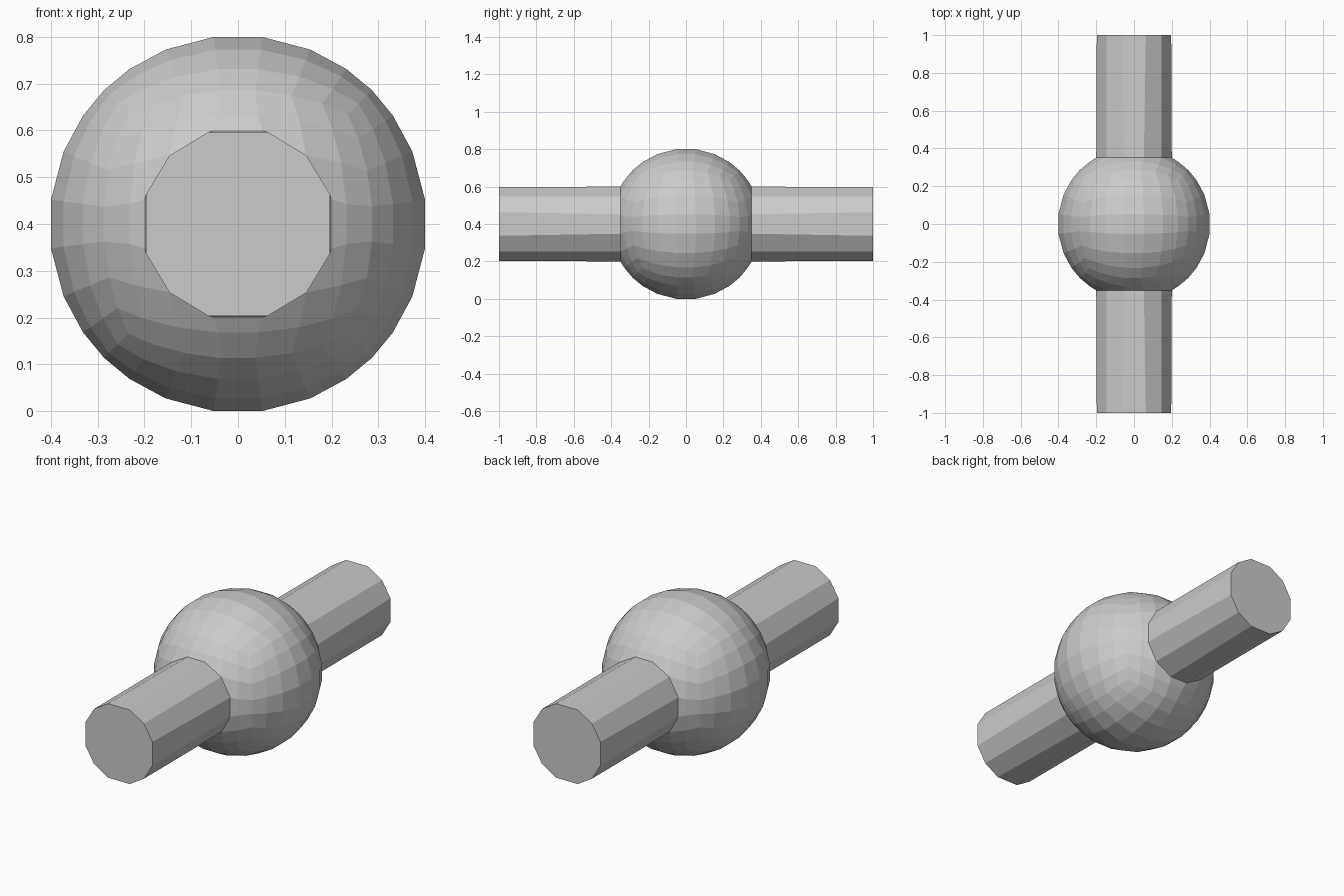
import bpy, bmesh, math
from mathutils import Vector

if "Cube" in bpy.data.objects:
    bpy.data.objects.remove(bpy.data.objects["Cube"])

R = 0.4067                                    # ball radius
STEP = {1: 0.13, 3: 0.415, 5: 0.70, 7: 1.0}   # grid spacing on each cube side

# cube divided 7 x 7 per side, rounded into a ball
bm = bmesh.new()
bmesh.ops.create_cube(bm, size=2)
bmesh.ops.subdivide_edges(bm, edges=bm.edges[:], cuts=6, use_grid_fill=True)
for v in bm.verts:
    p = Vector([math.copysign(STEP[round(abs(c) * 7)], c) for c in v.co])
    v.co = p.normalized() * R


def ring_point(v, y, mid_small, mid_big, corner):
    """Place a vertex of the 12-sided shaft ring."""
    ax, az = abs(v.co.x), abs(v.co.z)
    if abs(ax - az) < 0.02:
        x, z = corner, corner
    elif ax < az:
        x, z = mid_small, mid_big
    else:
        x, z = mid_big, mid_small
    return Vector((math.copysign(x, v.co.x), y, math.copysign(z, v.co.z)))


# shafts: the middle 3 x 3 patch front and back, made round and pulled out
for side in (-1, 1):
    patch = []
    for f in bm.faces:
        c = f.calc_center_median()
        if c.y * side > 0.33 and max(abs(c.x), abs(c.z)) < 0.13:
            patch.append(f)
    cap = bmesh.ops.dissolve_faces(bm, faces=patch, use_verts=False)["region"][0]
    for v in cap.verts:
        v.co = ring_point(v, side * 0.351, 0.052, 0.2, 0.1465)
    cap = bmesh.ops.extrude_discrete_faces(bm, faces=[cap])["faces"][0]
    for v in cap.verts:
        v.co = ring_point(v, side * 1.0, 0.063, 0.197, 0.1465)

loose = [v for v in bm.verts if not v.link_faces]
bmesh.ops.delete(bm, geom=loose, context='VERTS')
bmesh.ops.recalc_face_normals(bm, faces=bm.faces[:])
bmesh.ops.translate(bm, verts=bm.verts[:], vec=(0, 0, 0.4))

mesh = bpy.data.meshes.new("ball_with_shafts")
bm.to_mesh(mesh)
bm.free()
obj = bpy.data.objects.new("ball_with_shafts", mesh)
bpy.context.collection.objects.link(obj)
